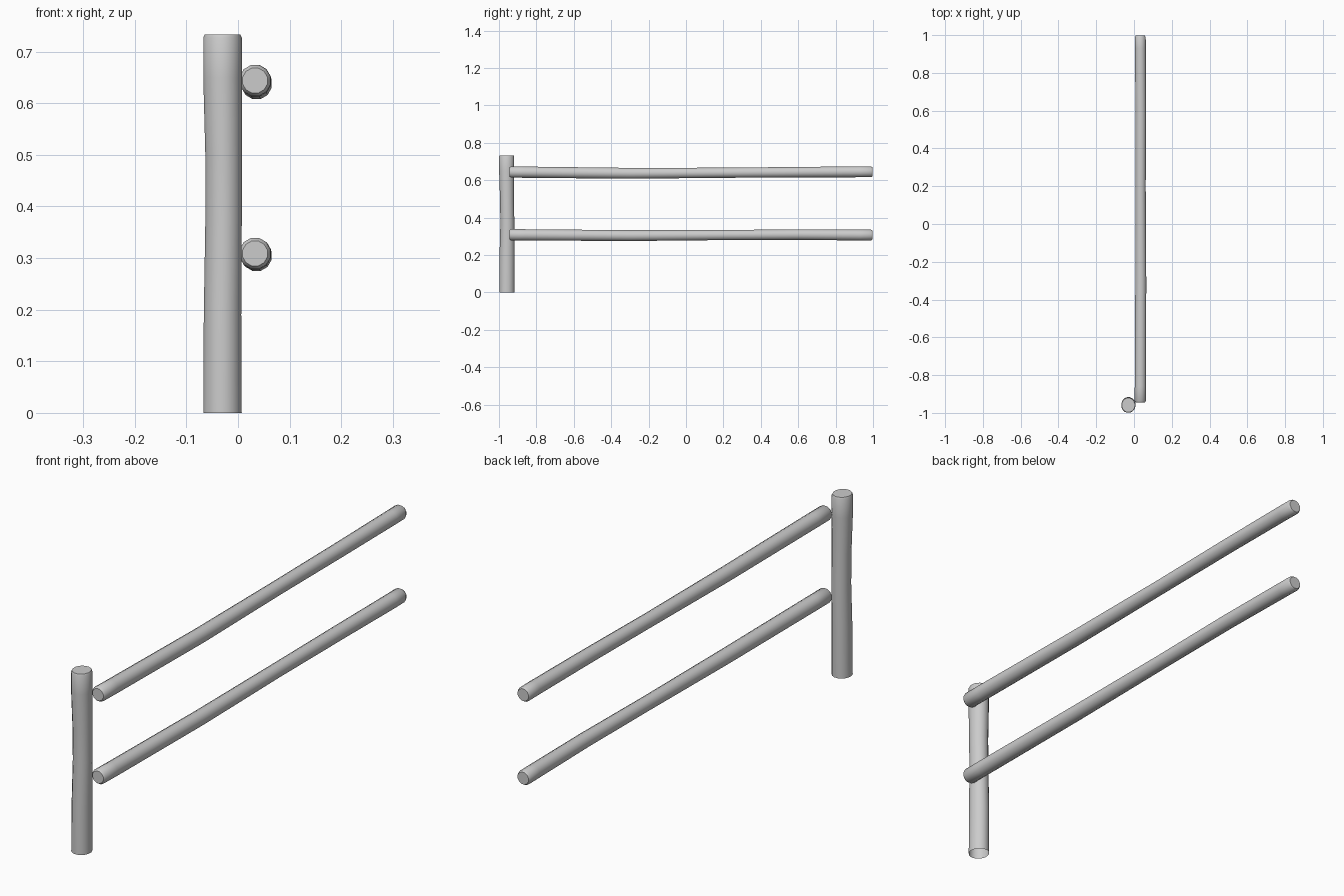
import bpy, bmesh, math
from mathutils import Vector

if "Cube" in bpy.data.objects:
    bpy.data.objects.remove(bpy.data.objects["Cube"])


def log(name, stations, axis, sides, open_start=False):
    """Loft rings along an axis; each station is (x, y, z, radius_x, radius_other)."""
    bm = bmesh.new()
    rings = []
    for x, y, z, ra, rb in stations:
        ring = []
        for i in range(sides):
            a = 2 * math.pi * (i + 0.5) / sides
            u, v = ra * math.cos(a), rb * math.sin(a)
            off = Vector((u, v, 0)) if axis == 'Z' else Vector((u, 0, v))
            ring.append(bm.verts.new(Vector((x, y, z)) + off))
        rings.append(ring)
    for r0, r1 in zip(rings, rings[1:]):
        for i in range(sides):
            j = (i + 1) % sides
            bm.faces.new((r0[i], r0[j], r1[j], r1[i]))
    bm.faces.new(rings[-1])
    if not open_start:
        bm.faces.new(rings[0][::-1])
    bmesh.ops.recalc_face_normals(bm, faces=bm.faces)
    mesh = bpy.data.meshes.new(name)
    bm.to_mesh(mesh)
    bm.free()
    ob = bpy.data.objects.new(name, mesh)
    bpy.context.collection.objects.link(ob)
    bpy.ops.object.select_all(action='DESELECT')
    ob.select_set(True)
    bpy.context.view_layer.objects.active = ob
    bpy.ops.object.shade_smooth_by_angle(angle=math.radians(50))
    return ob


# Upright post, slightly uneven, open underneath
log("post", [
    (-0.030, -0.958, 0.000, 0.038, 0.041),
    (-0.030, -0.957, 0.190, 0.037, 0.041),
    (-0.028, -0.955, 0.370, 0.036, 0.038),
    (-0.028, -0.957, 0.500, 0.036, 0.038),
    (-0.030, -0.959, 0.650, 0.038, 0.041),
    (-0.030, -0.959, 0.727, 0.038, 0.041),
    (-0.030, -0.959, 0.733, 0.035, 0.038),
], 'Z', 16, open_start=True)


def rail(name, z, sags):
    # Chamfered ends, gently wandering centre line
    ys = (-0.945, -0.937, -0.86, -0.30, 0.20, 0.60, 0.93, 0.989, 0.997)
    xs = (0.033, 0.033, 0.034, 0.036, 0.035, 0.036, 0.034, 0.033, 0.033)
    rs = (0.025, 0.031, 0.031, 0.030, 0.028, 0.029, 0.030, 0.030, 0.025)
    log(name, [(x, y, z + s, r, r) for x, y, s, r in zip(xs, ys, sags, rs)], 'Y', 12)


# Two horizontal rails
rail("upper_rail", 0.640, (0.004, 0.004, 0.003, -0.003, 0.000, 0.003, 0.005, 0.005, 0.005))
rail("lower_rail", 0.307, (0.002, 0.002, 0.001, -0.003, 0.000, 0.002, 0.000, 0.000, 0.000))
